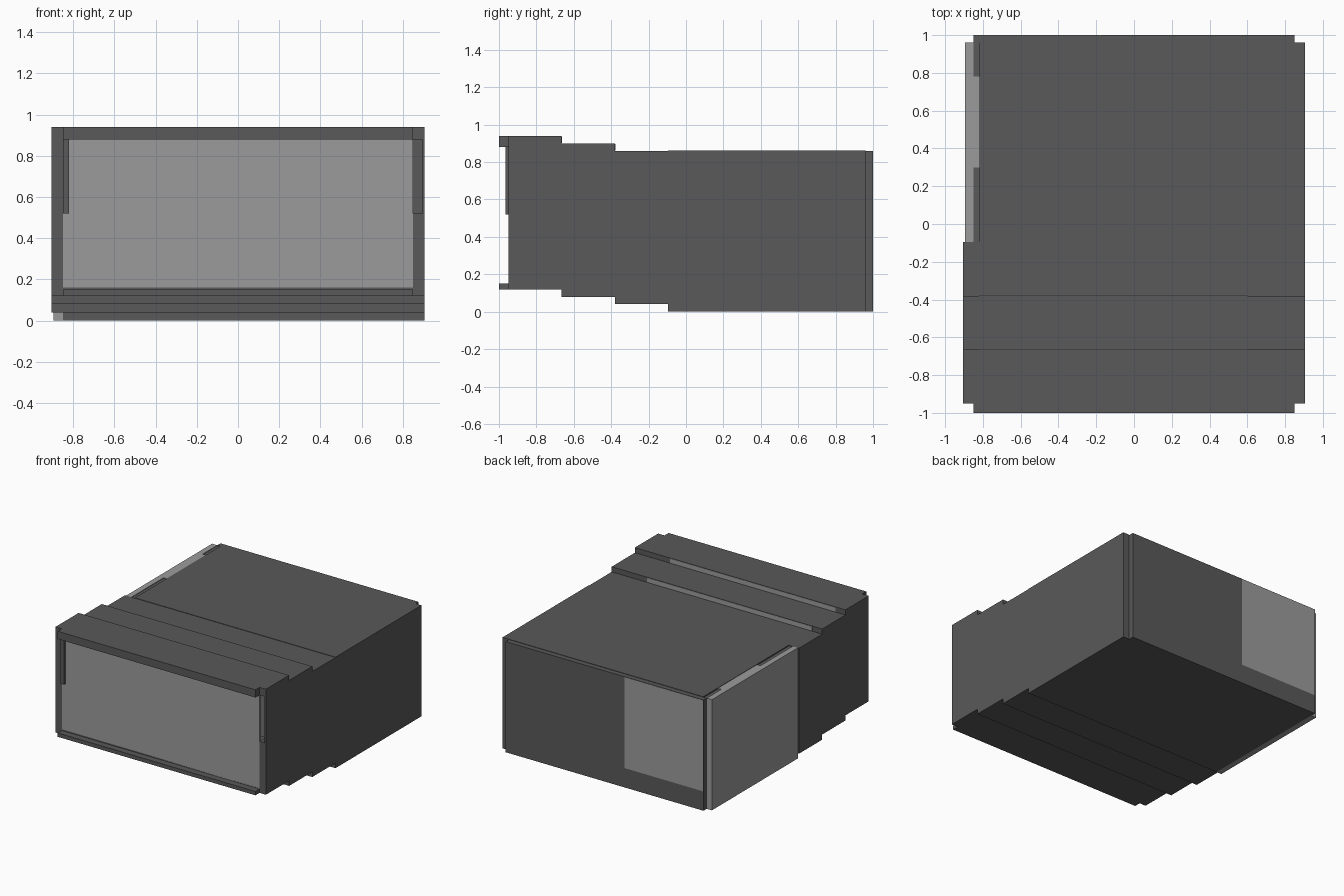
import bpy

if "Cube" in bpy.data.objects:
    bpy.data.objects.remove(bpy.data.objects["Cube"])


def material(name, v):
    m = bpy.data.materials.new(name)
    m.diffuse_color = (v, v, v, 1)
    m.use_nodes = True
    m.node_tree.nodes["Principled BSDF"].inputs["Base Color"].default_value = m.diffuse_color
    return m


DARK = material("dark_panel", 0.1)
GLASS = material("pale_glass", 0.33)


def box(name, x, y, z, mat=DARK):
    """Axis-aligned box from (min, max) pairs."""
    bpy.ops.mesh.primitive_cube_add(size=1, location=[sum(r) / 2 for r in (x, y, z)])
    ob = bpy.context.object
    ob.name = name
    ob.scale = [r[1] - r[0] for r in (x, y, z)]
    bpy.ops.object.transform_apply(location=False, rotation=False, scale=True)
    ob.data.materials.append(mat)
    return ob


# Stepped sections: y start, y end, floor bottom, roof top
sections = [(-0.95, -0.665, 0.12, 0.94), (-0.665, -0.38, 0.08, 0.90),
            (-0.38, -0.095, 0.04, 0.86), (-0.095, 0.96, 0.0, 0.863)]
for i, (y0, y1, lo, hi) in enumerate(sections):
    rear = i == 3
    left = -0.82 if rear else -0.85
    box(f"floor_{i}", (-0.85, 0.85), (y0, y1), (lo, lo + 0.04))
    box(f"roof_{i}", (left, 0.85), (y0, y1), (hi - 0.06, hi))
    # Right wall, with a notch in the front corner of the first section
    if i == 0:
        box("right_wall_lower", (0.85, 0.905), (y0, y1), (lo, 0.52))
        box("right_wall_upper", (0.85, 0.905), (y0 + 0.06, y1), (0.52, hi - 0.06))
        box("right_wall_skin", (0.895, 0.905), (y0, y0 + 0.06), (0.52, hi - 0.06))
        box("right_wall_cap", (0.85, 0.905), (y0, y1), (hi - 0.06, hi))
    else:
        box(f"right_wall_{i}", (0.85, 0.905), (y0, y1), (lo, hi))
    if not rear:
        box(f"left_wall_{i}", (-0.905, -0.85), (y0, y1), (lo, hi))
    # Pale strips on the roof risers
    if i < 2:
        box(f"riser_strip_{i}", (-0.82, 0.6), (y1 - 0.01, y1 + 0.002),
            (hi - 0.038, hi - 0.003), GLASS)

# Rear left glazing and its inner frame
box("left_glass", (-0.895, -0.85), (-0.095, 0.96), (0, 0.86), GLASS)
box("left_inner_rail", (-0.85, -0.82), (-0.095, 0.96), (0.80, 0.855))
box("left_inner_glass", (-0.85, -0.82), (0.3, 0.78), (0.04, 0.86), GLASS)

# Front opening: lintel, sill, recessed pane and a half-height post
box("front_lintel", (-0.85, 0.85), (-1, -0.95), (0.88, 0.94))
box("front_sill", (-0.85, 0.85), (-1, -0.95), (0.12, 0.15))
box("front_glass", (-0.85, 0.85), (-0.95, -0.93), (0.15, 0.88), GLASS)
box("front_post", (-0.85, -0.82), (-0.965, -0.95), (0.52, 0.88))

# Back wall with corner window
box("back_wall", (-0.17, 0.85), (0.96, 1), (0, 0.86))
box("back_sill", (-0.85, -0.17), (0.96, 1), (0, 0.15))
box("back_window", (-0.845, -0.17), (0.965, 1), (0.15, 0.857), GLASS)
box("back_window_edge", (-0.85, -0.845), (0.96, 1), (0.15, 0.86))
box("back_window_head", (-0.845, -0.17), (0.96, 0.999), (0.857, 0.86))
